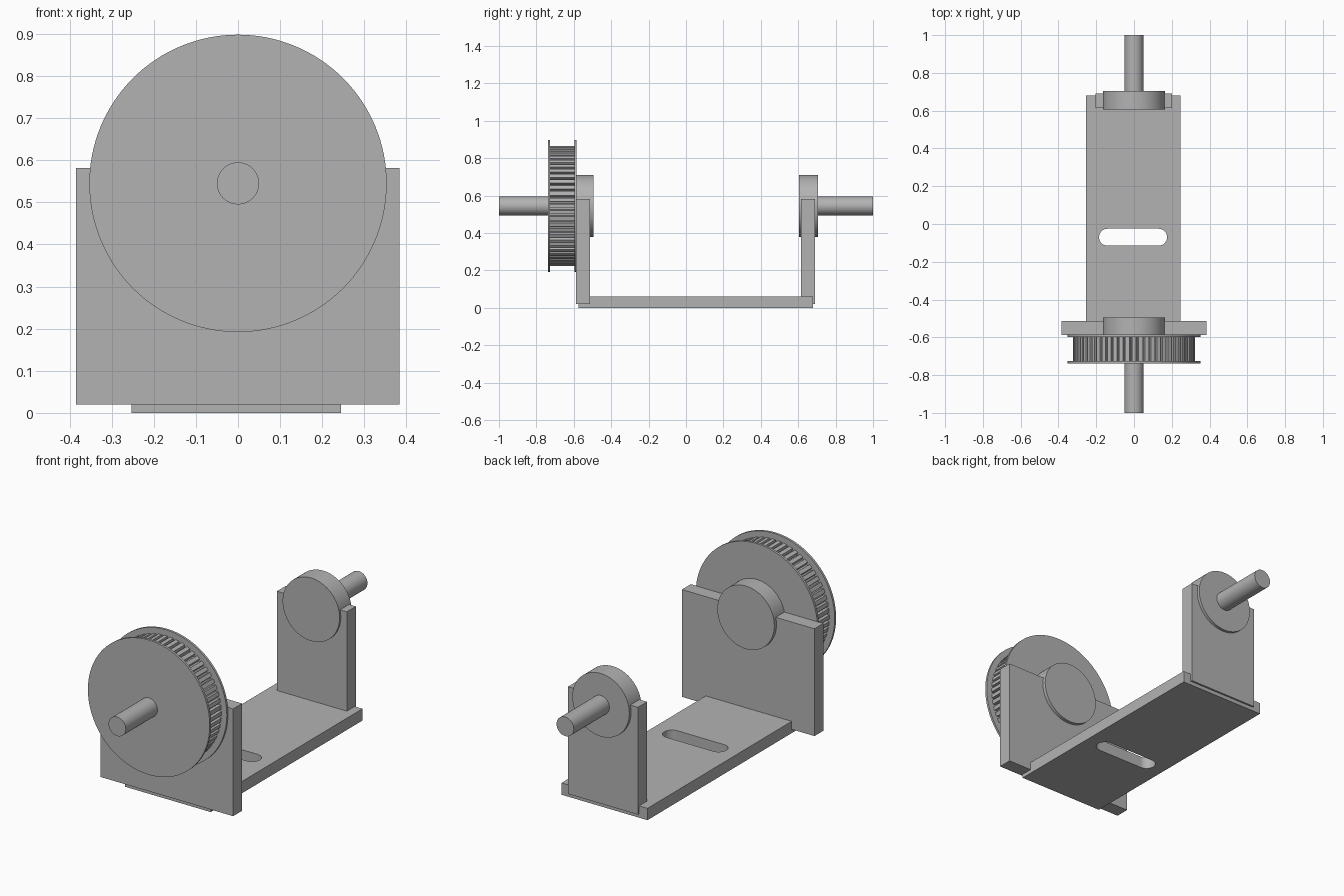
import bpy
import bmesh
from math import cos, sin, pi, radians

if "Cube" in bpy.data.objects:
    bpy.data.objects.remove(bpy.data.objects["Cube"], do_unlink=True)

grey = bpy.data.materials.new("plain grey")
grey.use_nodes = True
colour = (0.45, 0.45, 0.45, 1)
grey.diffuse_color = colour
grey.node_tree.nodes["Principled BSDF"].inputs["Base Color"].default_value = colour

AXLE_Z = 0.545


def prism(name, outline, direction, smooth=False):
    """Extrude a closed outline of 3D points along a direction."""
    bm = bmesh.new()
    face = bm.faces.new([bm.verts.new(p) for p in outline])
    grown = bmesh.ops.extrude_face_region(bm, geom=[face], use_keep_orig=True)
    moved = [v for v in grown["geom"] if isinstance(v, bmesh.types.BMVert)]
    bmesh.ops.translate(bm, verts=moved, vec=direction)
    bmesh.ops.recalc_face_normals(bm, faces=bm.faces)
    mesh = bpy.data.meshes.new(name)
    bm.to_mesh(mesh)
    bm.free()
    mesh.materials.append(grey)
    obj = bpy.data.objects.new(name, mesh)
    bpy.context.collection.objects.link(obj)
    if smooth:
        bpy.ops.object.select_all(action='DESELECT')
        obj.select_set(True)
        bpy.context.view_layer.objects.active = obj
        bpy.ops.object.shade_smooth_by_angle(angle=radians(30))
    return obj


def box(name, x, y, z):
    outline = [(x[0], y[0], z[0]), (x[1], y[0], z[0]),
               (x[1], y[1], z[0]), (x[0], y[1], z[0])]
    return prism(name, outline, (0, 0, z[1] - z[0]))


def disc(name, radius, y0, y1, sides=96):
    """Cylinder about the axle line."""
    ring = [(radius * cos(2 * pi * i / sides), y0,
             AXLE_Z + radius * sin(2 * pi * i / sides)) for i in range(sides)]
    return prism(name, ring, (0, y1 - y0, 0), True)


# Base plate with a rounded slot
base = box("base_plate", (-0.253, 0.245), (-0.575, 0.68), (0, 0.062))
slot = []
for centre, start in ((0.13, -pi / 2), (-0.14, pi / 2)):
    for i in range(17):
        a = start + pi * i / 16
        slot.append((centre + 0.045 * cos(a), -0.07 + 0.045 * sin(a), -0.1))
cutter = prism("slot_cutter", slot, (0, 0, 0.3))
cutter.hide_render = True
cut = base.modifiers.new("slot", 'BOOLEAN')
cut.operation = 'DIFFERENCE'
cut.solver = 'EXACT'
cut.object = cutter
bpy.context.view_layer.objects.active = base
bpy.ops.object.modifier_apply(modifier=cut.name)
bpy.data.objects.remove(cutter, do_unlink=True)

# Upright supports
box("front_support", (-0.385, 0.383), (-0.587, -0.513), (0.02, 0.582))
box("back_support", (-0.205, 0.2), (0.615, 0.69), (0.02, 0.582))

# Bearings and axles
disc("front_bearing", 0.165, -0.586, -0.495)
disc("back_bearing", 0.165, 0.605, 0.705)
disc("front_axle", 0.05, -1, -0.58, 48)
disc("back_axle", 0.05, 0.65, 1, 48)

# Toothed pulley between two thin flanges
disc("outer_flange", 0.353, -0.738, -0.726, 128)
disc("inner_flange", 0.353, -0.597, -0.585, 128)
TEETH = 60
gear = []
for t in range(TEETH):
    for offset, radius in ((-0.3, 0.322), (0.3, 0.322), (0.38, 0.305), (0.62, 0.305)):
        a = 2 * pi * (t + offset) / TEETH
        gear.append((radius * cos(a), -0.73, AXLE_Z + radius * sin(a)))
prism("pulley_teeth", gear, (0, 0.137, 0))
